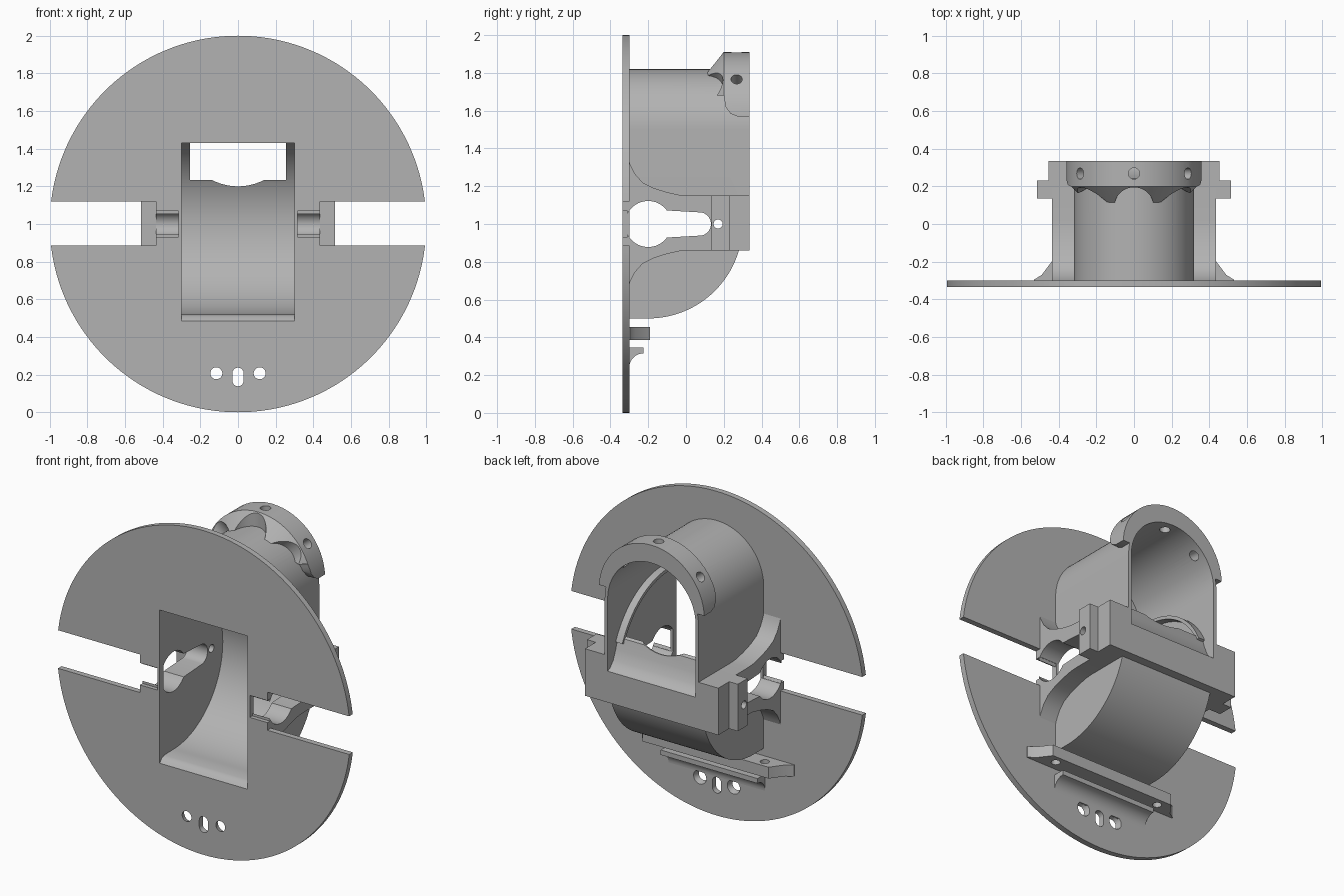
import bpy, bmesh, math
from mathutils import Matrix, Vector

cube = bpy.data.objects.get("Cube")
if cube:
    bpy.data.objects.remove(cube)

grey = bpy.data.materials.new("plain grey")
grey.use_nodes = True
GREY = (0.45, 0.45, 0.45, 1)
grey.diffuse_color = GREY
grey.node_tree.nodes["Principled BSDF"].inputs["Base Color"].default_value = GREY

PLACE = {"x": lambda a, b, t: (t, a, b),
         "y": lambda a, b, t: (a, t, b),
         "z": lambda a, b, t: (a, b, t)}
parts, cutters = [], []


def finish(name, bm, cutter):
    bmesh.ops.recalc_face_normals(bm, faces=bm.faces)
    mesh = bpy.data.meshes.new(name)
    bm.to_mesh(mesh)
    bm.free()
    mesh.materials.append(grey)
    obj = bpy.data.objects.new(name, mesh)
    bpy.context.collection.objects.link(obj)
    obj.hide_render = cutter
    (cutters if cutter else parts).append(obj)
    return obj


def prism(name, axis, pts, lo, hi, cutter=False):
    """Extrude a closed outline along an axis."""
    bm = bmesh.new()
    ends = [[bm.verts.new(PLACE[axis](a, b, t)) for a, b in pts] for t in (lo, hi)]
    for ring in ends:
        bm.faces.new(ring)
    for i in range(len(pts)):
        j = (i + 1) % len(pts)
        bm.faces.new((ends[0][i], ends[0][j], ends[1][j], ends[1][i]))
    return finish(name, bm, cutter)


def rod(name, start, end, r1, r2=None, cutter=False, sides=48):
    """Cylinder or cone between two points."""
    a, b = Vector(start), Vector(end)
    turn = (b - a).to_track_quat("Z", "Y").to_matrix().to_4x4()
    bm = bmesh.new()
    bmesh.ops.create_cone(bm, cap_ends=True, segments=sides, radius1=r1,
                          radius2=r1 if r2 is None else r2, depth=(b - a).length,
                          matrix=Matrix.Translation((a + b) / 2) @ turn)
    return finish(name, bm, cutter)


def arc(cx, cy, r, start, end, steps=32):
    angles = [math.radians(start + (end - start) * i / steps) for i in range(steps + 1)]
    return [(cx + r * math.cos(t), cy + r * math.sin(t)) for t in angles]


def rect(a0, a1, b0, b1):
    return [(a0, b0), (a1, b0), (a1, b1), (a0, b1)]


def cut(cutter, *targets):
    for obj in targets:
        mod = obj.modifiers.new("cut", "BOOLEAN")
        mod.operation = "DIFFERENCE"
        mod.solver = "EXACT"
        mod.object = cutter
        bpy.context.view_layer.objects.active = obj
        bpy.ops.object.modifier_apply(modifier=mod.name)


BACK, PLATE, FRONT = 0.335, -0.3, -0.335
WALL, INNER = 0.32, 0.3

# Round plate
disc = rod("round_plate", (0, FRONT, 1), (0, PLATE, 1), 1, sides=160)

# Drum shell and arched tunnel
drum = prism("drum", "x", [(PLATE, 0.5)] + arc(-0.2, 1, 0.5, -90, 30, 48)
             + [(PLATE, 1.25)], -WALL, WALL)
tunnel = prism("arched_tunnel", "y", [(-WALL, 1), (WALL, 1)] + arc(0, 1.5, WALL, 0, 180, 48),
               PLATE - 0.01, BACK)

# Flared side brackets
flare = [(-0.31, 0.36), (-0.295, 0.31), (-0.27, 0.26), (-0.23, 0.215), (-0.17, 0.185),
         (-0.1, 0.163), (-0.03, 0.148), (0.02, 0.145), (0.2, 0.145)]
outline = [(y, 1.005 + h) for y, h in flare] + [(y, 1.005 - h) for y, h in reversed(flare)]
brackets = [prism(side + "_bracket", "x", outline, *sorted((s * 0.305, s * 0.435)))
            for side, s in (("left", 1), ("right", -1))]

# Rear cross bar with stepped ears
half = [(0.455, BACK), (0.455, 0.23), (0.515, 0.23), (0.515, 0.135)]
bar = prism("cross_bar", "z", half + [(-x, y) for x, y in reversed(half)], 0.86, 1.15)

# Collar around the tunnel mouth
bm = bmesh.new()
rings = []
for y, r in ((0.05, 0.21), (0.2, 0.36), (BACK, 0.36)):
    rings.append([bm.verts.new((x, y, z)) for x, z in arc(0, 1.55, r, 0, 354, 59)])
bm.faces.new(rings[0])
bm.faces.new(rings[-1])
for a, b in zip(rings, rings[1:]):
    for i in range(60):
        j = (i + 1) % 60
        bm.faces.new((a[i], a[j], b[j], b[i]))
collar = finish("collar", bm, False)

# Shelf and hooked lip under the drum
shelf = prism("shelf", "z", [(-0.53, -0.31), (0.53, -0.31), (0.53, -0.295), (0.49, -0.27),
                             (0.43, -0.19), (-0.43, -0.19), (-0.49, -0.27),
                             (-0.53, -0.295)], 0.385, 0.455)
lip = prism("hooked_lip", "x", [(-0.31, 0.345), (-0.225, 0.345), (-0.225, 0.315)]
            + arc(-0.225, 0.24, 0.075, 90, 180, 12) + [(-0.31, 0.24)], -0.33, 0.33)

# Plate cut-outs: side slots and inner windows
for s in (1, -1):
    cut(prism("slot_cutter", "x", rect(-0.4, -0.2, 0.885, 1.12),
              *sorted((s * 0.435, s * 1.1)), True), disc)
    cut(prism("window_cutter", "x", rect(-0.4, -0.29, 0.932, 1.068),
              *sorted((s * 0.315, s * 0.44)), True), disc)

# Small holes at the foot of the plate
for x in (-0.115, 0.115):
    cut(rod("hole_cutter", (x, -0.34, 0.207), (x, -0.295, 0.207), 0.03, 0.045, True), disc)
cut(prism("oblong_cutter", "y", arc(0, 0.207, 0.03, 0, 180, 16)
          + arc(0, 0.168, 0.03, 180, 360, 16), -0.4, -0.2, True), disc)

# Drum cavity with rounded sill at the front opening
shells = [drum, tunnel, *brackets, bar]
mouth = prism("mouth_cutter", "x", [(-0.4, 0.48), (FRONT, 0.485), (-0.315, 0.508),
                                    (-0.29, 0.518), (-0.2, 0.52), (-0.2, 1.43), (-0.4, 1.43)],
              -INNER, INNER, True)
cut(mouth, disc, drum, tunnel)
cavity = prism("cavity_cutter", "x", arc(-0.2, 1, 0.48, -90, 102, 72)
               + [(PLATE, 1.43), (PLATE, 0.521)], -INNER, INNER, True)
cut(cavity, *shells)

# Tunnel bore above the curved ramp
bore = prism("bore_cutter", "x", [(0.218, 1.235), (0.235, 1.225), (0.255, 1.16), (0.28, 1.1),
                                  (0.31, 1.065), (0.34, 1.05), (0.4, 1.05), (0.4, 1.5),
                                  (PLATE, 1.5), (PLATE, 1.235)], -INNER, INNER, True)
arch = rod("arch_cutter", (0, PLATE, 1.5), (0, 0.4, 1.5), INNER, cutter=True, sides=96)
for tool in (bore, arch):
    cut(tool, drum, tunnel, bar, collar)

# Side keyholes and cross pin hole
keyhole = prism("keyhole_cutter", "x", arc(-0.2, 1, 0.122, 36, 324, 40)
                + arc(0.07, 1, 0.062, -80, 80, 20), -0.6, 0.6, True)
pin = rod("pin_cutter", (-0.6, 0.17, 1), (0.6, 0.17, 1), 0.024, cutter=True, sides=24)
for tool in (keyhole, pin):
    cut(tool, *shells)

# Collar trimming, scallops and radial screw holes
cut(prism("trim_cutter", "x", [(0, 1.1), (0.4, 1.1), (0.4, 1.57), (0.27, 1.57), (0.235, 1.585),
                               (0.21, 1.62), (0.2, 1.68), (0, 1.68)], -0.6, 0.6, True), collar)
for angle in (37, 90, 143):
    t = math.radians(angle)
    dx, dz = math.cos(t), math.sin(t)

    def ray(y, d):
        return (dx * d, y, 1.55 + dz * d)

    cut(rod("scallop_cutter", ray(0.09, 0.1), ray(0.09, 0.6), 0.105, cutter=True), collar)
    cut(rod("screw_cutter", ray(0.268, 0.1), ray(0.268, 0.6), 0.03, cutter=True, sides=32),
        collar, tunnel)

# Shelf holes
for x in (-0.37, 0.37):
    cut(rod("shelf_cutter", (x, -0.24, 0.3), (x, -0.24, 0.5), 0.026, cutter=True), shelf)

# Curved guide ribs inside the tunnel
band = arc(-0.2, 1, 0.48, 24, 102, 40) + arc(-0.2, 1, 0.5, 102, 24, 40)
for side, s in (("left", 1), ("right", -1)):
    prism(side + "_guide_rib", "x", band, *sorted((s * 0.255, s * 0.305)))

for obj in cutters:
    bpy.data.objects.remove(obj)

# Smooth curved faces, keep crisp edges
bpy.ops.object.select_all(action="DESELECT")
for obj in parts:
    obj.select_set(True)
bpy.context.view_layer.objects.active = disc
bpy.ops.object.shade_smooth_by_angle(angle=math.radians(30))
